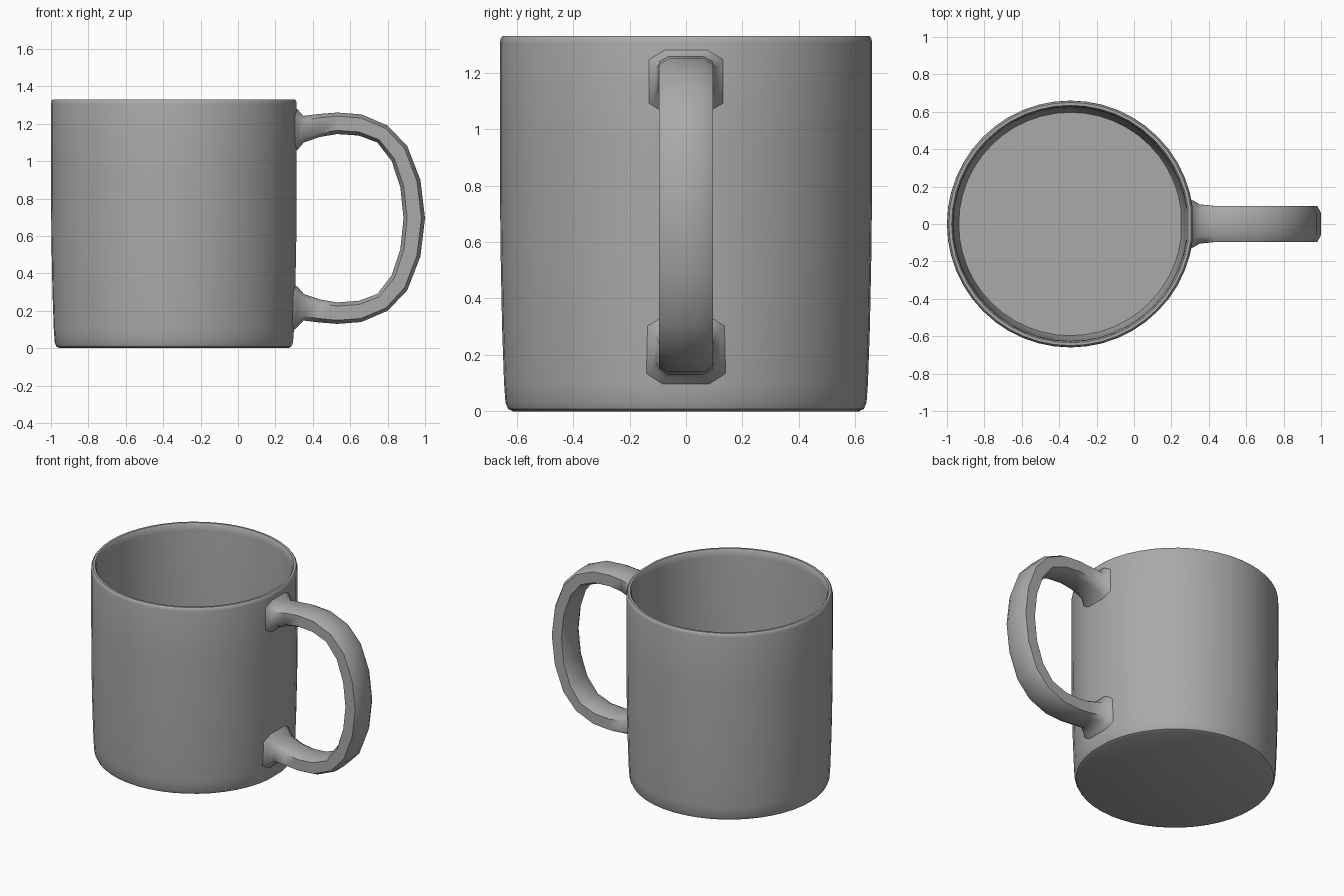
import bpy, bmesh, math

if "Cube" in bpy.data.objects:
    bpy.data.objects.remove(bpy.data.objects["Cube"])

grey = bpy.data.materials.new("grey_ceramic")
grey.use_nodes = True
colour = (0.4, 0.4, 0.4, 1)
grey.diffuse_color = colour
grey.node_tree.nodes["Principled BSDF"].inputs["Base Color"].default_value = colour

CENTRE_X = -0.34
MIDDLE_Z = 0.695


def skin(name, rings, angle):
    """Join rings of points into a closed surface with capped ends."""
    bm = bmesh.new()
    loops = [[bm.verts.new(p) for p in ring] for ring in rings]
    n = len(loops[0])
    for a, b in zip(loops, loops[1:]):
        for i in range(n):
            j = (i + 1) % n
            bm.faces.new((a[i], a[j], b[j], b[i]))
    bm.faces.new(loops[0][::-1])
    bm.faces.new(loops[-1])
    bmesh.ops.recalc_face_normals(bm, faces=bm.faces)
    mesh = bpy.data.meshes.new(name)
    bm.to_mesh(mesh)
    bm.free()
    obj = bpy.data.objects.new(name, mesh)
    bpy.context.collection.objects.link(obj)
    mesh.materials.append(grey)
    bpy.ops.object.select_all(action='DESELECT')
    obj.select_set(True)
    bpy.context.view_layer.objects.active = obj
    bpy.ops.object.shade_smooth_by_angle(angle=math.radians(angle))
    return obj


# Cup: outer wall, rounded rim, inner wall and floor, flattened at the handle
profile = [(0.612, 0), (0.63, 0.008), (0.64, 0.03), (0.645, 0.1), (0.652, 0.3),
           (0.658, 0.6), (0.66, 0.95), (0.66, 1.305), (0.657, 1.322), (0.65, 1.33),
           (0.635, 1.33), (0.628, 1.32), (0.625, 1.28), (0.62, 0.6),
           (0.612, 0.12), (0.597, 0.06)]
SEGMENTS = 48
rings = []
for r, z in profile:
    ring = []
    for i in range(SEGMENTS):
        a = math.tau * i / SEGMENTS
        x = min(r * math.cos(a), r * 0.991)
        ring.append((CENTRE_X + x, r * math.sin(a), z))
    rings.append(ring)
skin("cup_body", rings, 40)

# Handle: upper half as outer point, inner point and half width, then mirrored
upper = [((0.29, 1.30), (0.29, 1.04), 0.14),
         ((0.32, 1.275), (0.322, 1.065), 0.122),
         ((0.35, 1.242), (0.352, 1.10), 0.105),
         ((0.43, 1.252), (0.44, 1.13), 0.096),
         ((0.53, 1.26), (0.53, 1.145), 0.095),
         ((0.66, 1.25), (0.645, 1.137), 0.095),
         ((0.80, 1.19), (0.745, 1.10), 0.095),
         ((0.905, 1.08), (0.822, 1.00), 0.095),
         ((0.975, 0.90), (0.868, 0.86), 0.095)]
middle = [((1.0, MIDDLE_Z), (0.885, MIDDLE_Z), 0.095)]


def flip(p):
    return (p[0], 2 * MIDDLE_Z - p[1])


lower = [(flip(o), flip(i), w) for o, i, w in reversed(upper)]

# Rectangular cross-section with bevelled corners: across, through
section = [(0.62, 1), (1, 0.66), (1, -0.66), (0.62, -1),
           (-0.62, -1), (-1, -0.66), (-1, 0.66), (-0.62, 1)]
rings = []
for outer, inner, width in upper + middle + lower:
    ring = []
    for across, through in section:
        t = (1 + through) / 2
        ring.append((inner[0] + (outer[0] - inner[0]) * t, across * width,
                     inner[1] + (outer[1] - inner[1]) * t))
    rings.append(ring)
skin("handle", rings, 60)
